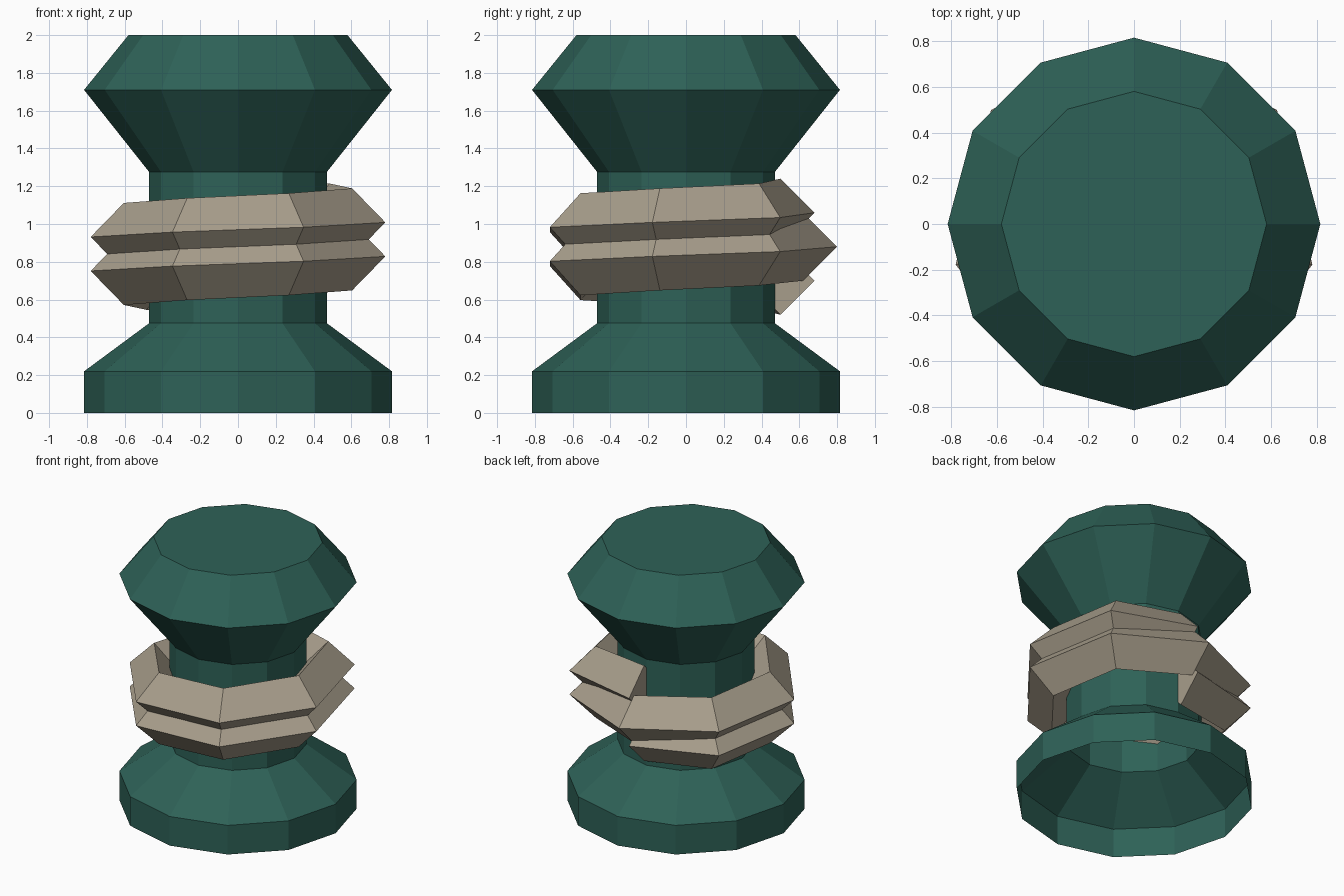
import bpy
from math import sin, cos, pi

if "Cube" in bpy.data.objects:
    bpy.data.objects.remove(bpy.data.objects["Cube"])


def make_object(name, verts, faces, color):
    mesh = bpy.data.meshes.new(name)
    mesh.from_pydata(verts, [], faces)
    mesh.update()
    mat = bpy.data.materials.new(name + "_material")
    mat.diffuse_color = color
    mat.use_nodes = True
    mat.node_tree.nodes["Principled BSDF"].inputs["Base Color"].default_value = mat.diffuse_color
    mesh.materials.append(mat)
    obj = bpy.data.objects.new(name, mesh)
    bpy.context.collection.objects.link(obj)
    return obj


def skin(rings, sides, closed):
    # quads between consecutive rings of equal size
    faces = []
    for i in range(rings - 1):
        for j in range(sides):
            k = (j + 1) % sides
            a, b = i * sides, (i + 1) * sides
            quad = (a + j, a + k, b + k, b + j)
            faces.append(quad)
    faces.append(tuple((rings - 1) * sides + j for j in range(sides)))
    if closed:
        faces.append(tuple(reversed(range(sides))))
    return faces


# Bollard: twelve-sided turned shell, closed on top and open underneath
SIDES = 12
profile = [(0.815, 0), (0.815, 0.22), (0.47, 0.475),
           (0.47, 1.275), (0.815, 1.71), (0.58, 2.0)]
verts = [(r * cos(2 * pi * j / SIDES), r * sin(2 * pi * j / SIDES), z)
         for r, z in profile for j in range(SIDES)]
make_object("bollard", verts, skin(len(profile), SIDES, False),
            (0.027, 0.12, 0.095, 1))

# Rope: two seven-step turns of a diamond section, ends tucked inwards
STEPS, TURNS, THICK, PITCH = 7, 2, 0.18, 0.18
count = STEPS * TURNS + 1
section = [(1, 0), (0, -1), (-1, 0), (0, 1)]
verts = []
for i in range(count):
    a = pi / 2 + 2 * pi * i / STEPS
    radius = 0.50 if i in (0, count - 1) else 0.62
    z = 0.70 + PITCH * i / STEPS
    for dr, dz in section:
        r = radius + THICK * dr
        verts.append((r * cos(a), r * sin(a), z + THICK * dz))
rope = make_object("rope_coil", verts, skin(count, 4, True),
                   (0.39, 0.34, 0.26, 1))

# Consistent outward normals on the rope
import bmesh
bm = bmesh.new()
bm.from_mesh(rope.data)
bmesh.ops.recalc_face_normals(bm, faces=bm.faces)
bm.to_mesh(rope.data)
bm.free()
